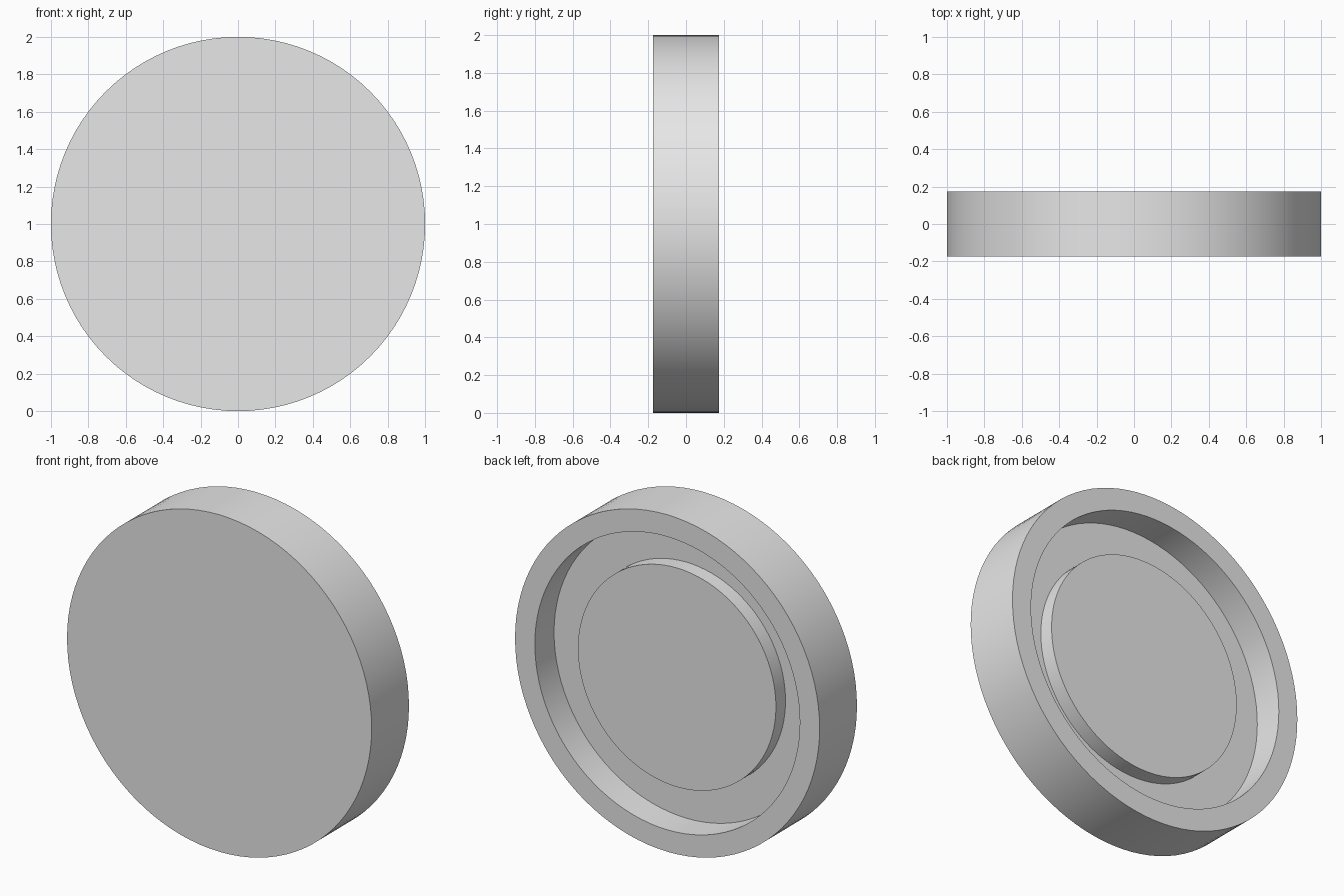
import bpy
import bmesh
from math import radians, tau
from mathutils import Vector

cube = bpy.data.objects.get("Cube")
if cube:
    bpy.data.objects.remove(cube, do_unlink=True)

SEGMENTS = 96
RADIUS = 1.0
HALF_DEPTH = 0.175
RIM_INNER = 0.87
BOSS_RADIUS = 0.65
FLOOR_Y = -0.005
BOSS_Y = 0.085

# Plain grey material
grey = bpy.data.materials.new("light grey")
grey.use_nodes = True
colour = (0.8, 0.8, 0.8, 1.0)
grey.diffuse_color = colour
grey.node_tree.nodes["Principled BSDF"].inputs["Base Color"].default_value = colour


def lathe(name, profile):
    """Turn a (radius, y) profile around the y axis, then raise it to stand on the ground."""
    bm = bmesh.new()
    verts = [bm.verts.new((r, y, 0)) for r, y in profile]
    edges = [bm.edges.new(pair) for pair in zip(verts, verts[1:])]
    bmesh.ops.spin(bm, geom=verts + edges, cent=(0, 0, 0), axis=(0, 1, 0),
                   angle=tau, steps=SEGMENTS, use_merge=True)
    bmesh.ops.remove_doubles(bm, verts=bm.verts, dist=0.0001)
    bmesh.ops.recalc_face_normals(bm, faces=bm.faces)
    bmesh.ops.translate(bm, vec=Vector((0, 0, RADIUS)), verts=bm.verts)
    mesh = bpy.data.meshes.new(name)
    bm.to_mesh(mesh)
    bm.free()
    mesh.materials.append(grey)
    obj = bpy.data.objects.new(name, mesh)
    bpy.context.collection.objects.link(obj)
    bpy.ops.object.select_all(action="DESELECT")
    obj.select_set(True)
    bpy.context.view_layer.objects.active = obj
    bpy.ops.object.shade_smooth_by_angle(angle=radians(30))
    return obj


# Round cap: flat front, outer wall, back rim, recess and raised centre disc
lathe("round_cap", [
    (0, -HALF_DEPTH),
    (RADIUS, -HALF_DEPTH),
    (RADIUS, HALF_DEPTH),
    (RIM_INNER, HALF_DEPTH),
    (RIM_INNER, FLOOR_Y),
    (BOSS_RADIUS, FLOOR_Y),
    (BOSS_RADIUS, BOSS_Y),
    (0, BOSS_Y),
])
